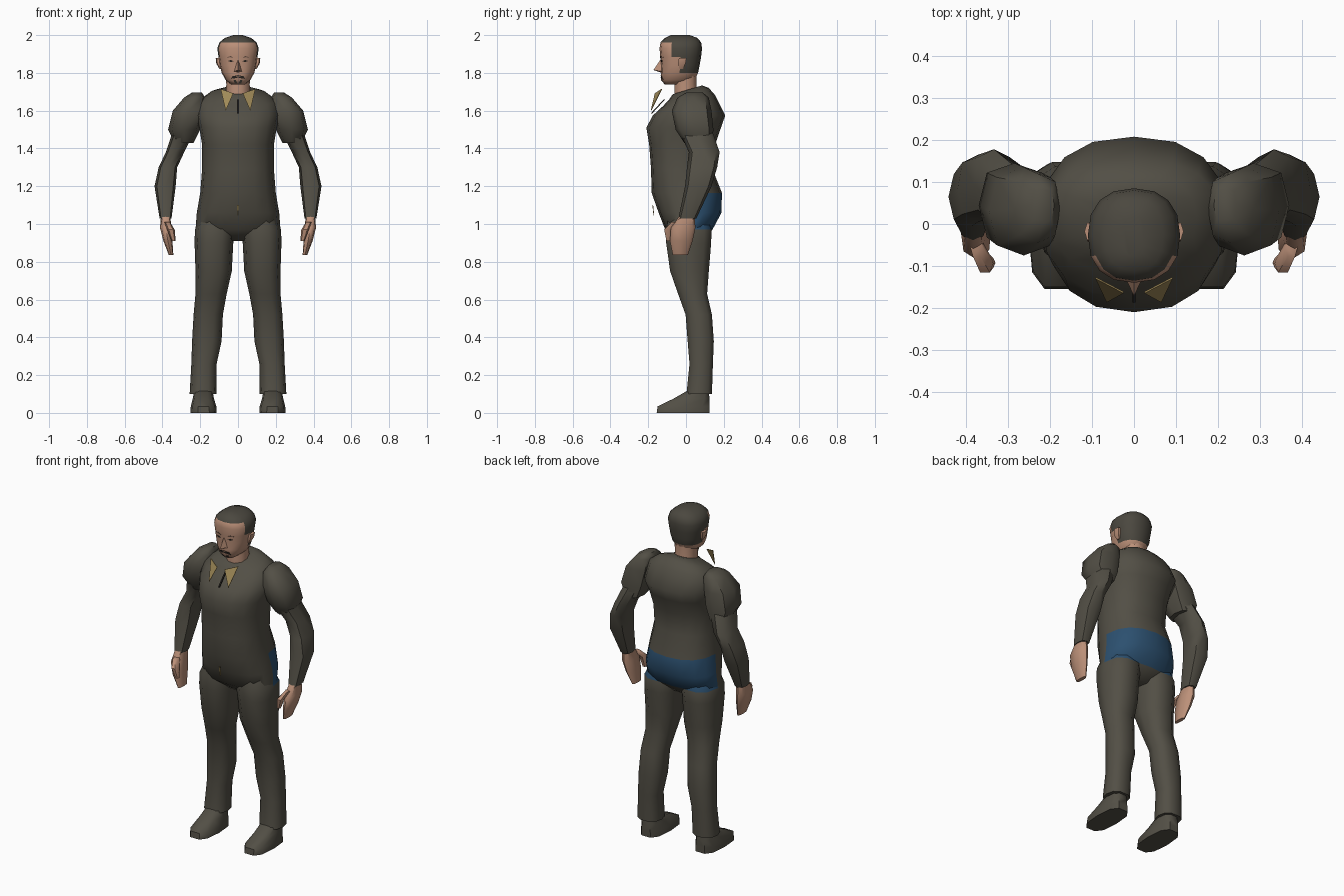
import bpy, bmesh, math
from mathutils import Vector


def material(name, rgb):
    m = bpy.data.materials.new(name)
    m.diffuse_color = (*rgb, 1)
    return m


SUIT = material("suit brown", (0.085, 0.078, 0.06))
HAIR = material("hair brown", (0.07, 0.064, 0.05))
SKIN = material("skin", (0.50, 0.28, 0.19))
BLUE = material("seat blue", (0.025, 0.08, 0.16))
GOLD = material("collar gold", (0.36, 0.26, 0.10))
DARK = material("dark trim", (0.02, 0.017, 0.014))
EYE = material("eye brown", (0.12, 0.07, 0.05))


def finish(name, bm, mats, rule=None, angle=50):
    """Turn a bmesh into a smooth object, colouring faces by an optional rule."""
    bmesh.ops.recalc_face_normals(bm, faces=bm.faces)
    if rule:
        for f in bm.faces:
            f.material_index = rule(f.calc_center_median())
    mesh = bpy.data.meshes.new(name)
    bm.to_mesh(mesh)
    bm.free()
    ob = bpy.data.objects.new(name, mesh)
    bpy.context.collection.objects.link(ob)
    for m in mats:
        mesh.materials.append(m)
    bpy.ops.object.select_all(action='DESELECT')
    ob.select_set(True)
    bpy.context.view_layer.objects.active = ob
    bpy.ops.object.shade_smooth_by_angle(angle=math.radians(angle))
    return ob


def loft(name, rings, mats, sides=10, power=0.8, side=1, rule=None, angle=50):
    """Skin rounded rings given as (z, x0, x1, y_front, y_back, tilt)."""
    bm = bmesh.new()
    loops = []
    for z, x0, x1, yf, yb, *tilt in rings:
        loop = []
        for i in range(sides):
            a = 2 * math.pi * i / sides
            c, s = math.cos(a), math.sin(a)
            px = math.copysign(abs(c) ** power, c) * (x1 - x0) / 2 + (x0 + x1) / 2
            py = math.copysign(abs(s) ** power, s) * (yb - yf) / 2 + (yf + yb) / 2
            loop.append(bm.verts.new((px * side, py, z + (tilt[0] * py if tilt else 0))))
        loops.append(loop)
    for a, b in zip(loops, loops[1:]):
        for i in range(sides):
            j = (i + 1) % sides
            bm.faces.new((a[i], a[j], b[j], b[i]))
    bm.faces.new(loops[0])
    bm.faces.new(loops[-1])
    return finish(name, bm, mats, rule, angle)


def centred(rows):
    return [(r[0], -r[1], r[1], *r[2:]) for r in rows]


def plate(name, points, mat, thick=0.004):
    """Thin plate running backwards from its outline."""
    bm = bmesh.new()
    f = bm.faces.new([bm.verts.new(p) for p in points])
    ext = bmesh.ops.extrude_face_region(bm, geom=[f])
    for v in ext["geom"]:
        if isinstance(v, bmesh.types.BMVert):
            v.co.y += thick
    return finish(name, bm, [mat], angle=20)


def seat_rule(c):
    return 1 if 0.97 < c.z < 1.165 and c.y > 0.04 else 0


# Torso, with the seat panel at the back
loft("torso", centred([
    (0.91, 0.05, -0.04, 0.08), (0.97, 0.225, -0.11, 0.14),
    (1.06, 0.218, -0.145, 0.188), (1.165, 0.20, -0.182, 0.19),
    (1.29, 0.19, -0.185, 0.14), (1.42, 0.19, -0.195, 0.155),
    (1.51, 0.205, -0.21, 0.185), (1.575, 0.222, -0.175, 0.208),
    (1.65, 0.205, -0.12, 0.155, 0.2), (1.685, 0.15, -0.09, 0.12, 0.3),
    (1.708, 0.075, -0.07, 0.085, 0.3)]), [SUIT, BLUE], 16, 0.85, rule=seat_rule, angle=60)

# Neck
loft("neck", centred([(1.66, 0.065, -0.065, 0.065), (1.74, 0.062, -0.065, 0.058),
                      (1.80, 0.066, -0.06, 0.058)]), [SKIN], 10, 0.95)


# Head, with hair over the crown, sides and back
def hair_rule(c):
    crown = c.z > 1.965 or (c.z > 1.95 and abs(c.x) > 0.06)
    sides = c.y > -0.075 and c.z > 1.89
    back = c.y > -0.015 and c.z > 1.79
    return 1 if crown or sides or back else 0


head = loft("head", centred([
    (1.738, 0.035, -0.112, -0.02), (1.762, 0.066, -0.132, 0.045),
    (1.80, 0.086, -0.133, 0.064), (1.84, 0.097, -0.132, 0.072),
    (1.885, 0.103, -0.137, 0.08), (1.93, 0.11, -0.14, 0.085),
    (1.962, 0.098, -0.135, 0.08), (1.985, 0.07, -0.112, 0.06),
    (2.0, 0.025, -0.08, 0.02)]), [SKIN, HAIR], 16, 0.85, rule=hair_rule, angle=60)

# Nose wedge
bm = bmesh.new()
for p in [(0, -0.132, 1.875), (-0.022, -0.125, 1.808), (0.022, -0.125, 1.808),
          (0, -0.172, 1.815), (0, -0.12, 1.798)]:
    bm.verts.new(p)
bmesh.ops.convex_hull(bm, input=bm.verts)
finish("nose", bm, [SKIN], angle=30)

bpy.context.view_layer.update()


def face_patch(name, outline, mat):
    """Thin plate laid on the front of the head."""
    pts = []
    for x, z in outline:
        hit, loc, _, _ = head.ray_cast(Vector((x, -1, z)), Vector((0, 1, 0)))
        pts.append((x, (loc.y if hit else -0.1) - 0.003, z))
    plate(name, pts, mat, 0.006)


# Moustache, mouth and goatee
face_patch("moustache", [(-0.038, 1.766), (-0.03, 1.782), (0, 1.788), (0.03, 1.782),
                         (0.038, 1.766), (0, 1.776)], DARK)
face_patch("goatee", [(-0.024, 1.763), (0.024, 1.763), (0.018, 1.745), (-0.018, 1.745)], HAIR)

for s, label in ((-1, "right"), (1, "left")):
    # Eyes, brows and ears
    face_patch(label + "_eye", [(s * 0.024, 1.861), (s * 0.038, 1.869),
                                (s * 0.054, 1.863), (s * 0.038, 1.857)], DARK)
    face_patch(label + "_brow", [(s * 0.02, 1.88), (s * 0.04, 1.889),
                                 (s * 0.062, 1.882), (s * 0.04, 1.883)], EYE)
    loft(label + "_ear", [(1.82, 0.085, 0.098, -0.035, -0.015), (1.85, 0.09, 0.115, -0.045, 0.0),
                          (1.878, 0.09, 0.118, -0.04, 0.005)], [SKIN], 6, side=s)

    # Collar point standing away from the chest
    plate(label + "_collar", [(s * 0.092, -0.13, 1.715), (s * 0.025, -0.165, 1.692),
                              (s * 0.065, -0.187, 1.60)], GOLD)

    # Sleeve: shoulder cap, then forearm tucked under it
    loft(label + "_upper_sleeve", [
        (1.695, 0.19, 0.245, 0.0, 0.09), (1.67, 0.175, 0.285, -0.045, 0.12),
        (1.60, 0.18, 0.345, -0.075, 0.135), (1.50, 0.20, 0.37, -0.055, 0.145),
        (1.43, 0.235, 0.335, -0.01, 0.14)], [SUIT], 8, 0.75, s)
    loft(label + "_forearm_sleeve", [
        (1.49, 0.23, 0.345, -0.035, 0.14), (1.38, 0.285, 0.382, 0.015, 0.178),
        (1.30, 0.322, 0.42, 0.005, 0.165), (1.20, 0.33, 0.442, -0.005, 0.135),
        (1.03, 0.352, 0.415, -0.04, 0.055)], [SUIT], 8, 0.75, s)

    # Hand and thumb
    loft(label + "_hand", [
        (1.05, 0.36, 0.407, -0.03, 0.045), (0.98, 0.352, 0.413, -0.08, 0.05),
        (0.91, 0.347, 0.395, -0.085, 0.035), (0.835, 0.342, 0.366, -0.07, 0.01)],
        [SKIN], 8, 0.75, s)
    loft(label + "_thumb", [
        (1.01, 0.36, 0.39, -0.08, -0.03), (0.97, 0.335, 0.375, -0.118, -0.07),
        (0.91, 0.33, 0.352, -0.105, -0.08)], [SKIN], 6, 0.8, s)

    # Trouser leg
    loft(label + "_trouser_leg", [
        (1.02, 0.02, 0.205, -0.10, 0.12), (0.97, 0.015, 0.228, -0.11, 0.14),
        (0.90, 0.025, 0.23, -0.11, 0.138), (0.75, 0.033, 0.225, -0.088, 0.125),
        (0.63, 0.06, 0.225, -0.045, 0.115), (0.52, 0.08, 0.235, -0.005, 0.14),
        (0.38, 0.087, 0.243, 0.006, 0.15), (0.26, 0.113, 0.247, 0.016, 0.145),
        (0.10, 0.115, 0.256, 0.0, 0.14)], [SUIT, BLUE], 10, 0.8, s, seat_rule)

    # Shoe
    loft(label + "_shoe", [
        (0.0, 0.113, 0.252, -0.16, 0.13), (0.035, 0.115, 0.25, -0.155, 0.13),
        (0.075, 0.127, 0.24, -0.07, 0.128), (0.12, 0.135, 0.23, 0.01, 0.122)],
        [SUIT], 10, 0.7, s)

# Front closure and zip pull
plate("front_closure", [(-0.004, -0.118, 1.66), (0.004, -0.118, 1.66),
                        (0.004, -0.187, 1.585), (-0.004, -0.187, 1.585)], DARK, 0.008)
plate("zip_pull", [(-0.005, -0.178, 1.10), (0.005, -0.178, 1.10),
                   (0.003, -0.172, 1.045), (-0.003, -0.172, 1.045)], GOLD)
